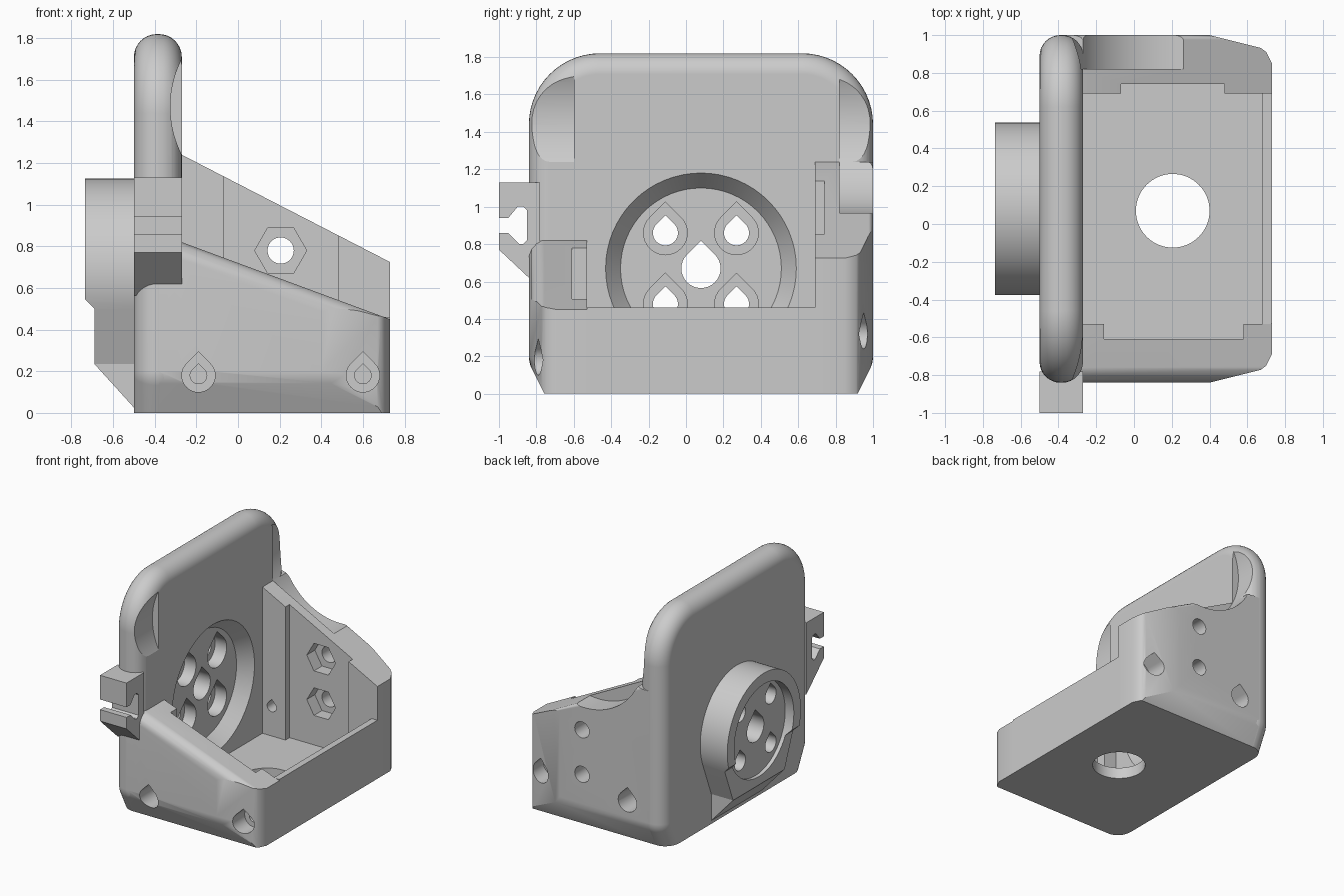
import bpy, bmesh, math
from mathutils import Vector

if "Cube" in bpy.data.objects:
    bpy.data.objects.remove(bpy.data.objects["Cube"], do_unlink=True)

grey = bpy.data.materials.new("plain grey")
grey.use_nodes = True
grey.diffuse_color = (0.6, 0.6, 0.6, 1)
grey.node_tree.nodes["Principled BSDF"].inputs["Base Color"].default_value = (0.6, 0.6, 0.6, 1)

MID = 0.08          # y of the symmetry plane
HUB_Z = 0.67        # height of the hub centre


def finish(bm, name):
    bmesh.ops.recalc_face_normals(bm, faces=bm.faces)
    mesh = bpy.data.meshes.new(name)
    bm.to_mesh(mesh)
    bm.free()
    mesh.materials.append(grey)
    obj = bpy.data.objects.new(name, mesh)
    bpy.context.collection.objects.link(obj)
    return obj


def prism_bm(pts, axis, lo, hi):
    """Extrude a 2D outline along one axis."""
    place = {"x": lambda u, v: (lo, u, v), "y": lambda u, v: (u, lo, v), "z": lambda u, v: (u, v, lo)}[axis]
    bm = bmesh.new()
    face = bm.faces.new([bm.verts.new(place(u, v)) for u, v in pts])
    new = bmesh.ops.extrude_face_region(bm, geom=[face])["geom"]
    step = Vector([hi - lo if a == axis else 0 for a in "xyz"])
    bmesh.ops.translate(bm, verts=[g for g in new if isinstance(g, bmesh.types.BMVert)], vec=step)
    bmesh.ops.recalc_face_normals(bm, faces=bm.faces)
    return bm


def prism(name, pts, axis, lo, hi):
    return finish(prism_bm(pts, axis, lo, hi), name)


def loft(name, sections):
    """Skin a list of (x, outline) sections and cap both ends."""
    bm = bmesh.new()
    rings = [[bm.verts.new((x, y, z)) for y, z in pts] for x, pts in sections]
    bm.faces.new(rings[0])
    bm.faces.new(rings[-1])
    for a, b in zip(rings, rings[1:]):
        for i in range(len(a)):
            bm.faces.new((a[i - 1], a[i], b[i], b[i - 1]))
    return finish(bm, name)


def rect(u0, u1, v0, v1):
    return [(u0, v0), (u1, v0), (u1, v1), (u0, v1)]


def arc(u, v, r, a0, a1, n):
    angles = [math.radians(a0 + (a1 - a0) * i / n) for i in range(n + 1)]
    return [(u + r * math.cos(a), v + r * math.sin(a)) for a in angles]


def circle(u, v, r, n=64):
    return arc(u, v, r, 0, 360, n)[:-1]


def teardrop(u, v, r):
    return arc(u, v, r, 135, 405, 24) + [(u, v + r * math.sqrt(2))]


def cut(obj, tools):
    for tool in tools:
        tool.hide_render = True
        mod = obj.modifiers.new("cut", "BOOLEAN")
        mod.operation, mod.solver, mod.object = "DIFFERENCE", "EXACT", tool
        bpy.context.view_layer.objects.active = obj
        bpy.ops.object.modifier_apply(modifier=mod.name)
        bpy.data.objects.remove(tool, do_unlink=True)


def tool(pts, axis, lo, hi):
    return prism("cutter", pts, axis, lo, hi)


def trim(bm, point, normal):
    """Slice a convex solid with a plane and cap it."""
    res = bmesh.ops.bisect_plane(bm, geom=bm.verts[:] + bm.edges[:] + bm.faces[:], plane_co=point,
                                 plane_no=Vector(normal).normalized(), clear_outer=True)
    edges = [g for g in res["geom_cut"] if isinstance(g, bmesh.types.BMEdge)]
    if len(edges) > 2:
        bmesh.ops.contextual_create(bm, geom=edges)


def side_wall(name, side, top, slope, radius):
    """Sloped side wall with softened corners; side is -1 front, +1 back."""
    Y = lambda t: MID + side * t
    bm = prism_bm(rect(-0.38, 0.73, 0, top), "y", Y(0.61), Y(0.92))
    trims = [((0.4, 0.92, 0), (0.25, 1, 0)), ((0.67, 0.853, 0), (0.6, 0.8, 0)),
             ((0.71, 0.81, 0), (1, 0.5, 0)),
             ((0, 0.92, 0.2), (0, 1, -0.2)), ((0, 0.904, 0.133), (0, 1, -0.5))]
    up, out = Vector((-slope, 0, 1)).normalized(), Vector((0, 1, 0))
    edge = Vector((-0.27, 0.92, top))
    trims.append((edge, up))
    for a in (22.5, 45, 67.5):
        n = up * math.cos(math.radians(a)) + out * math.sin(math.radians(a))
        trims.append((edge - radius * (up + out) + radius * n, n))
    for p, n in trims:
        trim(bm, (p[0], Y(p[1]), p[2]), (n[0], side * n[1], n[2]))
    return finish(bm, name)


def hub_holes():
    """Hub pocket, centre bore and four stepped screw bores."""
    tools = [loft("cutter", [(-0.37, circle(MID, HUB_Z, 0.43)), (-0.26, circle(MID, HUB_Z, 0.518))]),
             tool(teardrop(MID, HUB_Z, 0.105), "x", -1, 0)]
    for dy in (-0.19, 0.19):
        for dz in (-0.19, 0.19):
            tools.append(tool(teardrop(MID + dy, HUB_Z + dz, 0.067), "x", -1, 0))
            tools.append(tool(teardrop(MID + dy, HUB_Z + dz, 0.117), "x", -0.47, 0))
    return tools


def roller_scoop(y0, y1):
    return tool(circle(0.185, 1.47, 0.51, 96), "y", y0, y1)


def plate_outline(inset):
    """Plate silhouette, running below the ground so it can be cut flat there."""
    foot, low, big = 0.7375 - inset / 0.894, 0.15 - inset, 0.38 - inset
    return ([(MID - foot, -0.2), (MID + foot, -0.2)] + arc(MID + 0.77, 0.2, low, -26.6, 0, 4)
            + arc(MID + 0.54, 1.44, big, 0, 90, 14) + arc(MID - 0.54, 1.44, big, 90, 180, 14)
            + arc(MID - 0.77, 0.2, low, 180, 206.6, 4))


# Upright plate with fully rounded rim
sections = []
for centre, start in ((-0.39, 180), (-0.38, 90)):
    for x, rise in arc(centre, 0, 0.11, start, start - 90, 8):
        sections.append((x, plate_outline(0.11 - rise)))
plate = loft("upright_plate", sections)
cut(plate, [tool(rect(-2, 2, -1, 0), "x", -1, 1),
            roller_scoop(-1.2, -0.6), roller_scoop(0.82, 1.2)] + hub_holes())

# Round hub behind the plate, with flat lower flanks and an open rim
hub = prism("hub", arc(MID, HUB_Z, 0.457, -22, 202, 56) + [(MID - 0.32, 0.235), (MID + 0.32, 0.235)],
            "x", -0.735, -0.42)
cut(hub, [tool(circle(MID, HUB_Z, 0.37), "x", -0.8, -0.66),
          tool([(-0.8, 0.61), (-0.73, 0.54), (-0.69, 0.5), (-0.69, 0), (-0.8, 0)], "y", -1, 1)] + hub_holes())
hub_support = prism("hub_support", [(-0.69, 0.235), (-0.495, 0.02), (-0.45, 0.02), (-0.45, 0.235)],
                    "y", MID - 0.32, MID + 0.32)

# Slotted tab on the front edge of the plate
cable_tab = prism("cable_tab", [(-1, 1.13), (-1, 0.94), (-0.95, 0.94), (-0.9, 1), (-0.87, 1), (-0.85, 0.98),
                                (-0.85, 0.82), (-0.87, 0.8), (-0.89, 0.8), (-0.95, 0.86), (-1, 0.86),
                                (-1, 0.77), (-0.84, 0.62), (-0.78, 0.565), (-0.78, 1.13)], "x", -0.5, -0.27)

# Side walls with inner recesses and counterbored screw holes
front_wall = side_wall("front_wall", -1, 0.82, -0.37, 0.1)
back_wall = side_wall("back_wall", 1, 1.24, -0.515, 0.03)
front_tools = [tool(rect(-0.16, 0.58, 0.09, 2), "y", -0.61, -0.4)]
back_tools = [tool(rect(-0.07, 0.48, 0.09, 2), "y", 0.5, 0.74), roller_scoop(0.82, 1.2)]
for x in (-0.19, 0.6):
    front_tools += [tool(teardrop(x, 0.18, 0.04), "y", -1.2, -0.4),
                    tool(teardrop(x, 0.18, 0.08), "y", -1.2, -0.66)]
    back_tools += [tool(teardrop(x, 0.32, 0.04), "y", 0.4, 1.2),
                   tool(teardrop(x, 0.32, 0.08), "y", 0.8, 1.2)]
for z in (0.43, 0.78):
    back_tools += [tool(circle(0.205, z, 0.125, 6), "y", 0.6, 0.84),
                   tool(circle(0.205, z, 0.063, 32), "y", 0.6, 1.2)]
cut(front_wall, front_tools)
cut(back_wall, back_tools)

# Floor with a round opening, and the low lip closing the tray
floor = prism("floor", rect(-0.3, 0.68, MID - 0.61, MID + 0.61), "z", 0, 0.09)
cut(floor, [tool(circle(0.205, 0.07, 0.195), "z", -1, 1)])
end_lip = prism("end_lip", rect(MID - 0.61, MID + 0.61, 0, 0.46), "x", 0.68, 0.73)

# Smooth the curved surfaces, keep hard edges and flat panels
bpy.ops.object.select_all(action="DESELECT")
smooth_parts = (plate, hub, front_wall, back_wall, floor)
for part in smooth_parts:
    part.select_set(True)
    bpy.context.view_layer.objects.active = part
bpy.ops.object.shade_smooth_by_angle(angle=math.radians(28))
for part in smooth_parts:
    part.modifiers.new("flat panels", "WEIGHTED_NORMAL").keep_sharp = True
